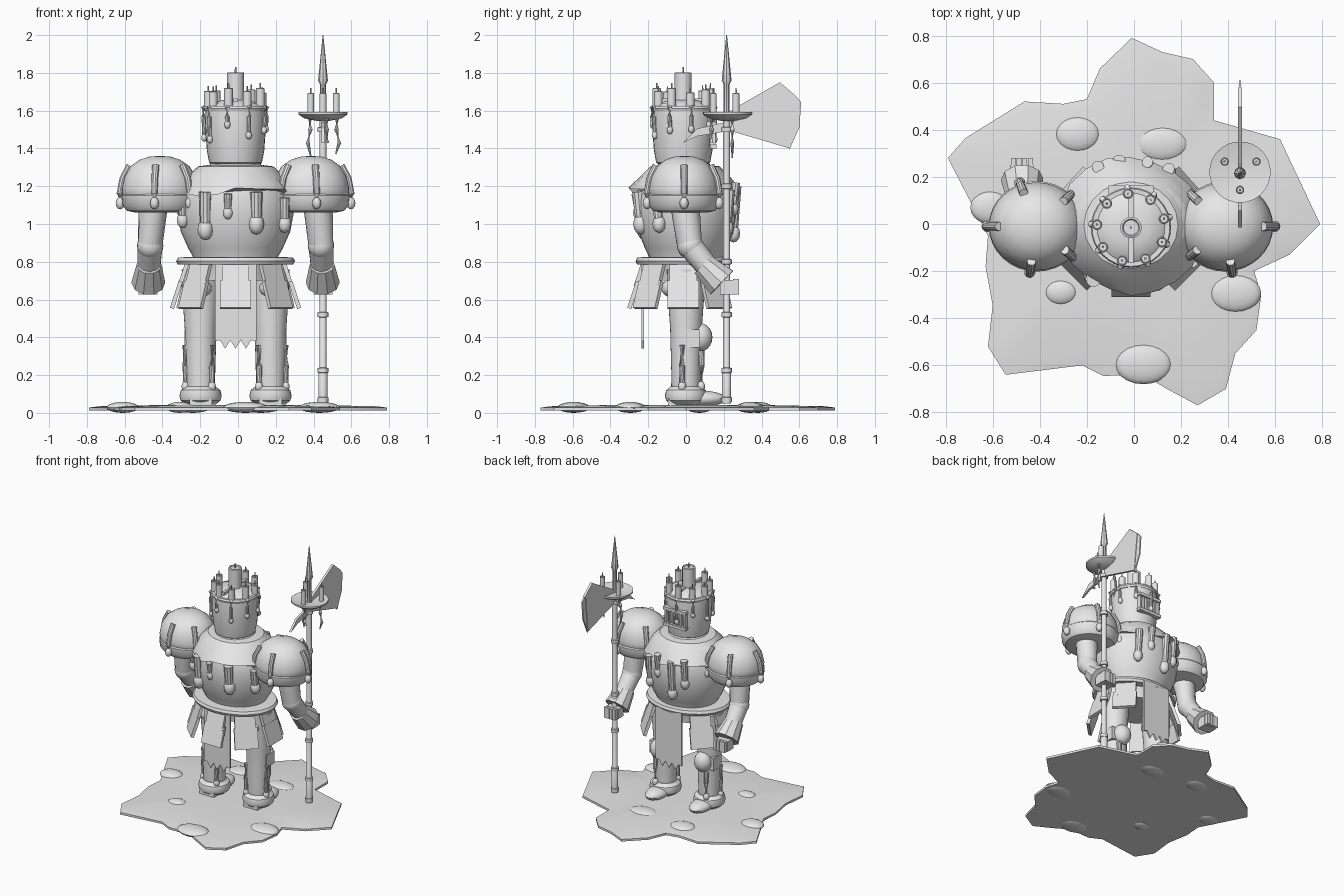
import bpy, bmesh, math, random
from mathutils import Vector, Matrix

if "Cube" in bpy.data.objects:
    bpy.data.objects.remove(bpy.data.objects["Cube"])
random.seed(4)
CX = -0.013  # the figure stands slightly off centre

GREY = bpy.data.materials.new("pale grey")
GREY.use_nodes = True
COL = (0.8, 0.8, 0.8, 1)
GREY.diffuse_color = COL
GREY.node_tree.nodes["Principled BSDF"].inputs["Base Color"].default_value = COL


def finish(name, bm, smooth=True):
    bmesh.ops.recalc_face_normals(bm, faces=bm.faces)
    me = bpy.data.meshes.new(name)
    bm.to_mesh(me)
    bm.free()
    me.materials.append(GREY)
    ob = bpy.data.objects.new(name, me)
    bpy.context.collection.objects.link(ob)
    if smooth:
        bpy.ops.object.select_all(action='DESELECT')
        ob.select_set(True)
        bpy.context.view_layer.objects.active = ob
        bpy.ops.object.shade_smooth_by_angle(angle=math.radians(35))
    return ob


def skin(bm, rings):
    n = len(rings[0])
    for a, b in zip(rings, rings[1:]):
        for i in range(n):
            bm.faces.new((a[i], a[(i + 1) % n], b[(i + 1) % n], b[i]))
    bm.faces.new(rings[0])
    bm.faces.new(rings[-1])


def lathe(name, profile, x=0, y=0, sx=1, sy=1, seg=32):
    bm = bmesh.new()
    rings = [[bm.verts.new((x + r * sx * math.cos(k * math.tau / seg),
                            y + r * sy * math.sin(k * math.tau / seg), z))
              for k in range(seg)] for r, z in profile]
    skin(bm, rings)
    return finish(name, bm)


def tube(name, path, radii, seg=16, flat=1.0):
    bm = bmesh.new()
    pts = [Vector(p) for p in path]
    rings = []
    for i, p in enumerate(pts):
        d = pts[min(i + 1, len(pts) - 1)] - pts[max(i - 1, 0)]
        q = d.to_track_quat('Z', 'Y')
        rings.append([bm.verts.new(p + q @ Vector((radii[i] * math.cos(k * math.tau / seg),
                      flat * radii[i] * math.sin(k * math.tau / seg), 0))) for k in range(seg)])
    skin(bm, rings)
    return finish(name, bm)


def ball(name, loc, size, seg=20):
    bm = bmesh.new()
    bmesh.ops.create_uvsphere(bm, u_segments=seg, v_segments=seg // 2, radius=1,
                              matrix=Matrix.Translation(loc) @ Matrix.Diagonal((*size, 1)))
    return finish(name, bm)


def box(name, loc, size, rot=None):
    bm = bmesh.new()
    m = Matrix.Translation(loc) @ (rot or Matrix()) @ Matrix.Diagonal((*size, 1))
    bmesh.ops.create_cube(bm, size=1, matrix=m)
    return finish(name, bm, False)


def slab(name, outline, depth):
    """Flat polygon thickened along a vector."""
    bm = bmesh.new()
    face = bm.faces.new([bm.verts.new(p) for p in outline])
    new = bmesh.ops.extrude_face_region(bm, geom=[face], use_keep_orig=True)["geom"]
    bmesh.ops.translate(bm, verts=[v for v in new if isinstance(v, bmesh.types.BMVert)], vec=depth)
    return finish(name, bm, False)


def drip(name, path, r):
    """Wax run ending in a heavy drop."""
    tube(name, path, [r * (1 - 0.25 * i / len(path)) for i in range(len(path))], 10)
    ball(name + "_drop", path[-1], (r * 1.25, r * 1.25, r * 1.7), 12)


def candle(name, x, y, z, r, h):
    lathe(name, [(r, z), (r, z + h), (r * .8, z + h + .003), (r * .7, z + h - .004)], x, y, seg=14)
    lathe(name + "_wick", [(.005, z + h - .01), (.004, z + h + .03)], x, y, seg=6)


# Ground slab with low stones
edge = [(-.01, .79), (.12, .73), (.25, .7), (.34, .6), (.34, .44), (.62, .36), (.79, 0), (.66, -.13),
        (.51, -.2), (.54, -.3), (.52, -.45), (.43, -.55), (.39, -.7), (.27, -.77), (.14, -.7),
        (.04, -.64), (-.13, -.645), (-.22, -.6), (-.545, -.64), (-.62, -.52), (-.6, -.345),
        (-.63, -.18), (-.62, -.05), (-.79, .28), (-.715, .365), (-.465, .52), (-.3, .51),
        (-.2, .53), (-.145, .66)]
bm = bmesh.new()
skin(bm, [[bm.verts.new((x * s, y * s, z)) for x, y in edge]
          for s, z in ((1, .012), (1, .028), (.93, .035), (.5, .042))])
finish("ground_slab", bm)
for x, y, a, b in [(-.24, .38, .095, .075), (.12, .34, .11, .075), (-.61, .07, .085, .07),
                   (-.31, -.29, .07, .055), (.43, -.295, .11, .08), (.04, -.595, .12, .085)]:
    ball("ground_stone", (x, y, .029), (a, b, .029))

# Legs and arms, mirrored
for side, s in (("right", -1), ("left", 1)):
    lx = CX + s * .185
    lathe(side + "_leg", [(.074, .08), (.08, .3), (.084, .45), (.095, .6), (.1, .76)], lx, 0)
    lathe(side + "_ankle_cuff", [(.08, .045), (.105, .065), (.112, .09), (.105, .12), (.08, .14)], lx, 0)
    ball(side + "_shoe", (lx, .09, .075), (.072, .12, .042))
    box(side + "_heel", (lx, -.02, .055), (.12, .15, .04))
    ball(side + "_knee_cap", (lx, .075, .4), (.065, .065, .075))
    box(side + "_knee_band", (lx + s * .06, .025, .395), (.05, .095, .095))
    for dx, dy, top in ((.08, -.02, .36), (-.06, -.06, .36), (.03, .08, .33)):
        drip(side + "_leg_drip", [(lx + s * dx, dy, top), (lx + s * dx * 1.02, dy * 1.05, .25),
                                  (lx + s * dx, dy, .14)], .017)
    ball(side + "_thigh_wax", (lx, -.07, .66), (.06, .06, .05))
    ax = CX + s * .44
    tube(side + "_upper_arm", [(ax - s * .02, -.01, 1.2), (ax, 0, 1.05), (ax + s * .012, .02, .88)],
         [.08, .075, .066])
    ball(side + "_elbow", (ax + s * .012, .022, .885), (.07, .07, .07))
    tube(side + "_forearm", [(ax + s * .012, .025, .88), (ax + s * .02, .14, .74)], [.066, .058])
    tube(side + "_wrist_cuff", [(ax + s * .018, .09, .785), (ax + s * .022, .19, .69)], [.066, .09], 10)
    hx = ax + s * .023
    box(side + "_palm", (hx, .215, .665), (.1, .07, .075))
    for i in range(4):
        box(side + "_finger", (hx - .036 + i * .024, .265, .668), (.021, .03, .08))
    # Shoulder dome with rim
    sx = CX + s * .4
    lathe(side + "_shoulder_dome", [(.15, 1.1), (.185, 1.15), (.187, 1.19), (.175, 1.25), (.145, 1.305),
                                    (.1, 1.34), (.05, 1.357), (.005, 1.36)], sx, -.01, sx=1.08)
    lathe(side + "_shoulder_rim", [(.12, 1.06), (.165, 1.07), (.188, 1.1), (.192, 1.15), (.18, 1.165)],
          sx, -.01, sx=1.06)
    for deg in (45, 110, 180, 262, 318):
        a = math.radians(deg if s < 0 else 180 - deg)
        run = [(sx + 1.07 * r * math.cos(a), -.01 + r * math.sin(a), z)
               for r, z in ((.15, 1.31), (.185, 1.24), (.2, 1.16), (.197, 1.11))]
        drip(side + "_shoulder_drip", run, .019)

# Torso, mantle and neck
lathe("torso", [(.2, .7), (.21, .8), (.25, .87), (.29, .96), (.308, 1.06), (.306, 1.15), (.28, 1.22),
                (.23, 1.28), (.17, 1.305)], CX, 0, sy=.87)
bm = bmesh.new()
rings = []
for r, z in ((.12, 1.315), (.2, 1.305), (.26, 1.25), (.315, 1.17)):
    ring = []
    for k in range(20):
        j = random.uniform(-.025, .025) if z < 1.2 else 0
        a = k * math.tau / 20
        ring.append(bm.verts.new((CX + (r + j / 2) * math.cos(a), .92 * (r + j / 2) * math.sin(a) - .005, z + j)))
    rings.append(ring)
skin(bm, rings)
finish("mantle", bm)
lathe("neck_collar", [(.13, 1.28), (.14, 1.31), (.12, 1.34)], CX, -.01)
for x, y, top, low, r in [(-.16, -1, 1.17, .97, .033), (.11, -1, 1.17, 1, .033), (-.04, -1, 1.16, 1.06, .022),
                          (.26, -.55, 1.14, 1, .028), (-.28, -.5, 1.14, 1.02, .025), (-.14, 1, 1.22, 1.04, .026),
                          (-.05, 1, 1.2, .95, .028), (.07, 1, 1.22, 1.08, .024), (.16, 1, 1.18, .98, .026)]:
    run = []
    for t in (0, .4, .75, 1):
        z = top + (low - top) * t
        depth = .27 * math.sqrt(max(.1, 1 - (x / .32) ** 2)) - .015 * t
        run.append((CX + x, math.copysign(depth, y), z))
    drip("torso_drip", run, r)

# Belt, skirt plates in two tiers, and torn cloths
lathe("belt", [(.26, .785), (.305, .785), (.315, .803), (.305, .822), (.26, .825)], CX, -.015, sy=.8)
for deg in (-90, -45, -135, 0, 180, 42, 138):
    a = math.radians(deg)
    for tier, r, z, h, w in (("upper", .25, .735, .14, .145), ("lower", .285, .625, .15, .165)):
        rot = Matrix.Rotation(a, 4, 'Z') @ Matrix.Rotation(math.radians(-18), 4, 'Y')
        box("skirt_plate_" + tier, (CX + r * 1.1 * math.cos(a), -.015 + r * .92 * math.sin(a), z),
            (.022, w, h), rot)
for name, y, low in (("rear_cloth", -.235, .34), ("front_cloth", .215, .36)):
    hem = [(CX - .11 + i * .0275, y, low + (.045 if i % 2 else 0) + (.04 if i in (0, 8) else 0))
           for i in range(9)]
    slab(name, [(CX + .11, y, .8), (CX - .11, y, .8)] + hem, (0, .012, 0))

# Helmet with slotted visor
HY = -.015
lathe("helmet", [(.1, 1.3), (.14, 1.325), (.152, 1.39), (.158, 1.47), (.162, 1.55), (.158, 1.61),
                 (.13, 1.64), (.07, 1.655), (.005, 1.66)], CX, HY, sy=1.02)
for z, h in ((1.53, .022), (1.41, .022)):
    box("visor_bar", (CX, .145, z), (.19, .035, h))
for i in range(6):
    box("visor_grille", (CX - .08 + i * .032, .14, 1.47), (.012, .03, .11))

# Candle crown
lathe("crown_ring", [(.15, 1.6), (.165, 1.598), (.17, 1.612), (.165, 1.626), (.15, 1.625)], CX, HY)
box("crown_crossbar", (CX, HY, 1.655), (.02, .3, .02))
candle("crown_main_candle", CX, HY, 1.64, .046, .16)
for k in range(9):
    a = math.radians(15 + 40 * k)
    c, s = math.cos(a), math.sin(a)
    candle("crown_candle", CX + .145 * c, HY + .145 * s, 1.6, .023, random.uniform(.08, .12))
    low = random.uniform(1.44, 1.54)
    drip("crown_drip", [(CX + r * c, HY + r * s, z) for r, z in
                        ((.15, 1.625), (.172, 1.615), (.17, 1.57), (.166, low))], .013)

# Polearm
PX, PY = .45, .215
lathe("pole", [(.024, .05), (.024, .22), (.018, .23), (.018, 1.58)], PX, PY, seg=16)
for z in (.07, .225, .52, .8, 1.2, 1.5):
    lathe("pole_ring", [(.02, z - .014), (.028, z - .012), (.028, z + .012), (.02, z + .014)], PX, PY, seg=16)
lathe("drip_tray", [(.03, 1.545), (.1, 1.56), (.13, 1.58), (.13, 1.592), (.11, 1.588), (.02, 1.575)], PX, PY + .005)
lathe("pole_spike", [(.016, 1.57), (.016, 1.74), (.026, 1.76), (.02, 1.82), (.002, 2)], PX, PY, seg=8)
for x, y in ((.385, .265), (.52, .265), (.45, .145)):
    candle("tray_candle", x, y, 1.58, .018, .11)
for dx, dy, low in ((.075, .03, 1.37), (-.07, .03, 1.35), (.02, -.08, 1.45)):
    tube("tray_drip", [(PX + dx, PY + dy, 1.565), (PX + dx * .95, PY + dy, 1.5),
                       (PX + dx * 1.15, PY + dy, 1.43), (PX + dx * .9, PY + dy, low)],
         [.014, .012, .01, .003], 8)
slab("axe_blade", [(PX - .009, y, z) for y, z in ((.21, 1.58), (.26, 1.615), (.497, 1.75), (.58, 1.68),
                                                  (.55, 1.4), (.33, 1.465), (.21, 1.5))], (.018, 0, 0))
slab("axe_edge", [(PX - .005, y, z) for y, z in ((.575, 1.685), (.61, 1.645), (.6, 1.51), (.545, 1.39))],
     (.01, 0, 0))
slab("axe_hook", [(PX - .008, y, z) for y, z in ((.21, 1.54), (.06, 1.505), (-.015, 1.43), (.06, 1.465),
                                                 (.21, 1.49))], (.016, 0, 0))
